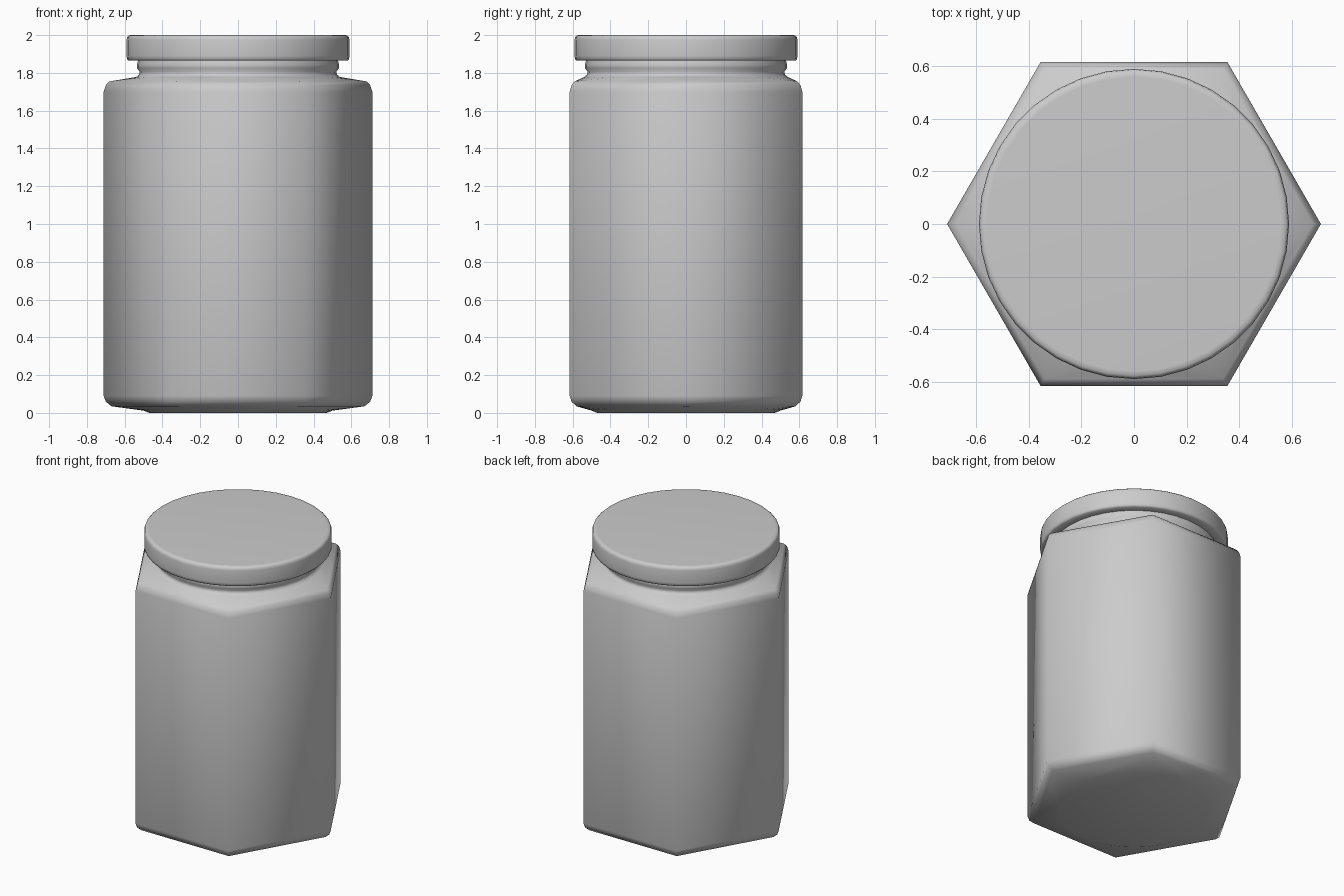
import bpy, bmesh, math

if "Cube" in bpy.data.objects:
    bpy.data.objects.remove(bpy.data.objects["Cube"])


def loft(name, rings, smooth_deg):
    """Closed skin through (sides, radius, z) rings; side counts may step up or down."""
    bm = bmesh.new()
    loops = []
    for n, r, z in rings:
        loops.append([bm.verts.new((r * math.cos(math.tau * i / n),
                                    r * math.sin(math.tau * i / n), z)) for i in range(n)])
    for a, b in zip(loops, loops[1:]):
        if len(a) == len(b):
            n = len(a)
            for i in range(n):
                j = (i + 1) % n
                bm.faces.new((a[i], a[j], b[j], b[i]))
        else:
            # each coarse corner fans out to its share of the fine ring
            few, many = (a, b) if len(a) < len(b) else (b, a)
            n, m = len(few), len(many)
            k = m // n
            for i in range(n):
                for s in range(-(k // 2), k // 2):
                    p = i * k + s
                    bm.faces.new((few[i], many[p % m], many[(p + 1) % m]))
                bm.faces.new((few[i], few[(i + 1) % n], many[(i * k + k // 2) % m]))
    bm.faces.new(loops[0])
    bm.faces.new(loops[-1])
    bmesh.ops.recalc_face_normals(bm, faces=bm.faces)
    mesh = bpy.data.meshes.new(name)
    bm.to_mesh(mesh)
    bm.free()
    obj = bpy.data.objects.new(name, mesh)
    bpy.context.collection.objects.link(obj)
    bpy.ops.object.select_all(action='DESELECT')
    obj.select_set(True)
    bpy.context.view_layer.objects.active = obj
    bpy.ops.object.shade_smooth_by_angle(angle=math.radians(smooth_deg))
    return obj


# Hexagonal glass body: round foot, chamfered hexagon, sloped shoulder, threaded neck
C = 36
loft("jar_body", [
    (C, 0.47, 0.0), (C, 0.50, 0.012),
    (6, 0.67, 0.035), (6, 0.70, 0.06), (6, 0.711, 0.09),
    (6, 0.711, 1.70), (6, 0.70, 1.735), (6, 0.68, 1.755),
    (C, 0.54, 1.778), (C, 0.525, 1.79), (C, 0.52, 1.805),
    (C, 0.535, 1.825), (C, 0.535, 1.845), (C, 0.525, 1.88),
], 62)

# Round screw lid with a softly rolled rim
loft("lid", [
    (C, 0.525, 1.868), (C, 0.58, 1.865), (C, 0.588, 1.873), (C, 0.59, 1.89),
    (C, 0.59, 1.975), (C, 0.587, 1.99), (C, 0.577, 1.999), (C, 0.56, 2.0),
], 50)
